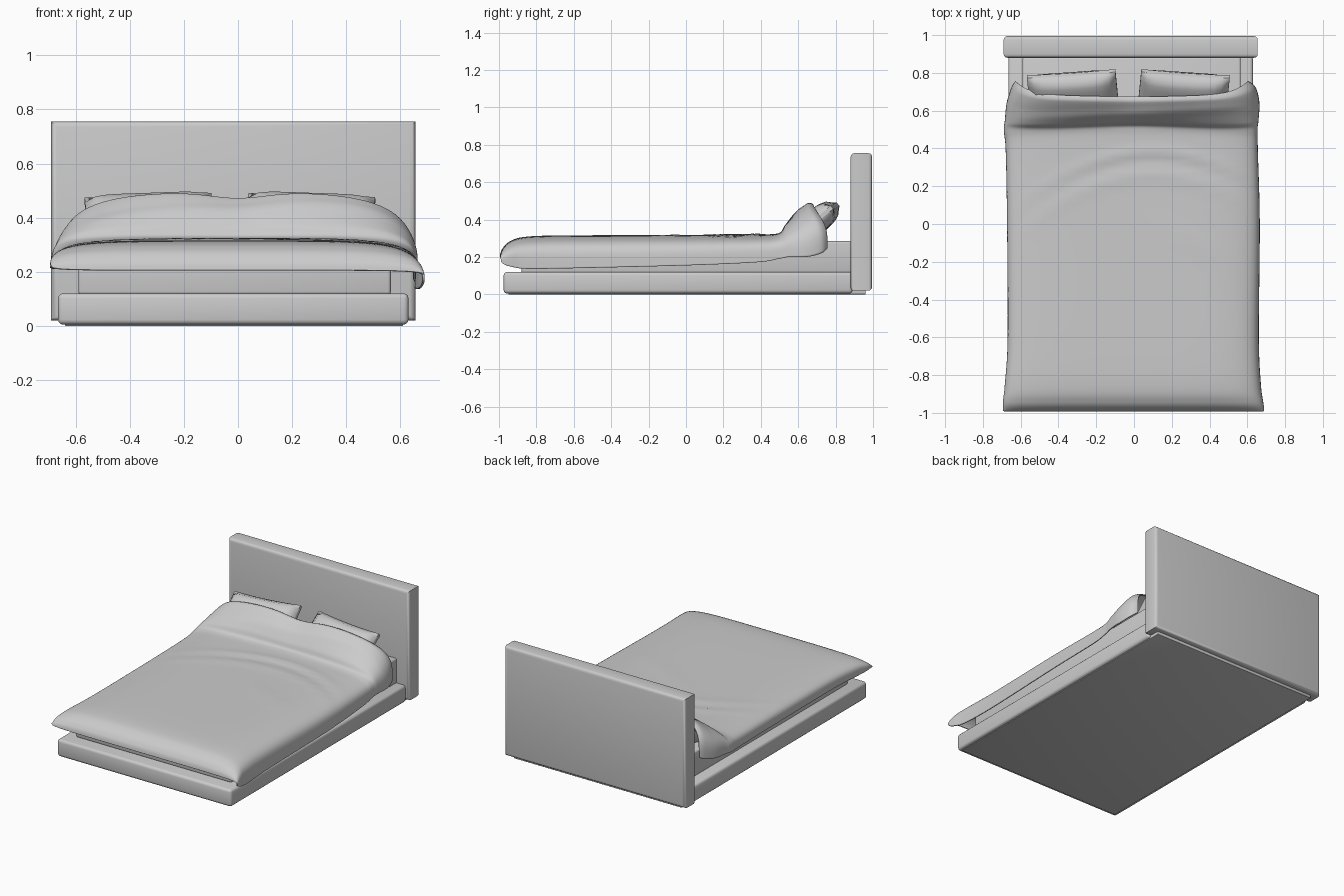
import bpy, bmesh, math
from mathutils import Matrix, Vector

if "Cube" in bpy.data.objects:
    bpy.data.objects.remove(bpy.data.objects["Cube"], do_unlink=True)

GREY = (0.6, 0.6, 0.6, 1)
mat = bpy.data.materials.new("soft grey")
mat.use_nodes = True
mat.diffuse_color = GREY
mat.node_tree.nodes["Principled BSDF"].inputs["Base Color"].default_value = GREY


def finish(bm, name, angle=40):
    bmesh.ops.recalc_face_normals(bm, faces=bm.faces)
    me = bpy.data.meshes.new(name)
    bm.to_mesh(me)
    bm.free()
    me.materials.append(mat)
    ob = bpy.data.objects.new(name, me)
    bpy.context.scene.collection.objects.link(ob)
    bpy.ops.object.select_all(action='DESELECT')
    ob.select_set(True)
    bpy.context.view_layer.objects.active = ob
    bpy.ops.object.shade_smooth_by_angle(angle=math.radians(angle))
    return ob


def box(name, lo, hi, bevel, skip_axis=None):
    """Rounded box; edges running along skip_axis stay sharp."""
    lo, hi = Vector(lo), Vector(hi)
    bm = bmesh.new()
    bmesh.ops.create_cube(bm, size=1, matrix=Matrix.Translation((lo + hi) / 2)
                          @ Matrix.Diagonal((*(hi - lo), 1)))
    edges = [e for e in bm.edges if skip_axis is None or
             abs(e.verts[0].co[skip_axis] - e.verts[1].co[skip_axis]) < 1e-4]
    bmesh.ops.bevel(bm, geom=edges, offset=bevel, segments=3, profile=0.5, affect='EDGES')
    return finish(bm, name)


# Frame and mattress
box("headboard", (-0.69, 0.88, 0.02), (0.655, 0.995, 0.755), 0.02, skip_axis=1)
box("bed_base", (-0.665, -0.975, 0.005), (0.63, 0.89, 0.12), 0.018)
box("base_underside", (-0.64, -0.95, 0), (0.61, 0.96, 0.03), 0.004)
box("mattress", (-0.59, -0.88, 0.115), (0.565, 0.885, 0.285), 0.012)


# Pillows: puffed cushions leaning on the head end
def pillow(name, side, cx):
    bm = bmesh.new()
    bmesh.ops.create_cube(bm, size=2)
    bmesh.ops.subdivide_edges(bm, edges=bm.edges[:], cuts=11, use_grid_fill=True)
    for v in bm.verts:
        u, w, h = v.co
        puff = math.sqrt((1 - u ** 4) * (1 - w ** 4))
        pinch = 1 - 0.05 * (1 - u * u) * abs(w)
        v.co = (u * 0.235, w * 0.17 * pinch, h * (0.012 + 0.055 * puff))
    bm.transform(Matrix.Translation((cx, 0.667, 0.365))
                 @ Matrix.Rotation(-side * math.radians(4), 4, 'Z')
                 @ Matrix.Rotation(side * math.radians(2), 4, 'Y')
                 @ Matrix.Rotation(math.radians(40), 4, 'X'))
    finish(bm, name, 60)


pillow("left_pillow", 1, 0.26)
pillow("right_pillow", -1, -0.32)

# Blanket sections: y, top, right hem, left hem, right x, left x, squareness
SECTIONS = [
    (-0.99, 0.205, 0.225, 0.18, -0.69, 0.685, 5),
    (-0.98, 0.24, 0.22, 0.165, -0.69, 0.685, 5),
    (-0.94, 0.28, 0.215, 0.15, -0.69, 0.68, 5),
    (-0.85, 0.305, 0.21, 0.137, -0.68, 0.668, 5),
    (-0.6, 0.312, 0.21, 0.14, -0.665, 0.657, 5),
    (0, 0.313, 0.21, 0.155, -0.668, 0.662, 5),
    (0.38, 0.316, 0.21, 0.172, -0.675, 0.652, 5),
    (0.49, 0.325, 0.215, 0.19, -0.685, 0.65, 5),
    (0.53, 0.375, 0.22, 0.2, -0.68, 0.655, 4),
    (0.6, 0.44, 0.225, 0.2, -0.67, 0.66, 3.5),
    (0.66, 0.488, 0.24, 0.22, -0.645, 0.64, 3.5),
    (0.685, 0.484, 0.26, 0.25, -0.625, 0.6, 3.5),
]


def section(t):
    """Smooth blend between neighbouring sections."""
    i = min(int(t), len(SECTIONS) - 2)
    f = t - i
    n = len(SECTIONS) - 1
    p = [SECTIONS[max(0, min(n, i + k))] for k in (-1, 0, 1, 2)]
    out = []
    for a, b, c, d in zip(*p):
        m0, m1 = (c - a) / 2, (d - b) / 2
        # limit tangents so uneven spacing does not overshoot
        lim = 2.5 * abs(c - b)
        m0, m1 = (max(-lim, min(lim, m)) for m in (m0, m1))
        out.append(b + m0 * f + (3 * (c - b) - 2 * m0 - m1) * f * f
                   + (2 * (b - c) + m0 + m1) * f ** 3)
    return out


def bump(x, c, w):
    return math.exp(-((x - c) / w) ** 2)


ROWS, COLS = 99, 72
bm = bmesh.new()
grid = []
for r in range(ROWS + 1):
    y, top, hem_r, hem_l, x_r, x_l, n = section(r / ROWS * (len(SECTIONS) - 1))
    raised = max(0, min(1, (y - 0.48) / 0.2))
    row = []
    for c in range(COLS + 1):
        a = math.pi * c / COLS
        ca, sa = -math.cos(a), math.sin(a)
        rad = (abs(ca) ** n + abs(sa) ** n) ** (-1 / n)
        px, pz = ca * rad, sa * rad
        x = (x_r + x_l) / 2 + px * (x_l - x_r) / 2
        k = (px + 1) / 2
        hem = hem_r + (hem_l - hem_r) * k
        z = hem + (top - hem) * pz
        # dip between the pillows, corners trailing toward the head
        z -= 0.022 * raised * bump(x, 0, 0.14)
        yy = y + raised * (0.07 * abs(px) ** 8 - 0.012 * bump(x, 0, 0.4))
        yy += 0.02 * bump(y, 0.5, 0.06) * bump(x, 0, 0.4)
        # soft creases on the top
        inner = max(0, 1 - abs(px) ** 4)
        arc = yy - 0.33 + 0.6 * (x - 0.1) ** 2
        z += 0.006 * inner * (bump(arc, 0.05, 0.03) - bump(arc, 0, 0.03) + bump(arc, -0.06, 0.03))
        z += 0.004 * inner * bump(yy + 0.45 * x, 0.05, 0.04) * bump(x, 0.3, 0.2)
        z += 0.012 * raised * inner * bump(yy, 0.585 + 0.05 * x, 0.025)
        row.append(bm.verts.new((x, yy, z)))
    grid.append(row)
for r in range(ROWS):
    for c in range(COLS):
        bm.faces.new((grid[r][c], grid[r][c + 1], grid[r + 1][c + 1], grid[r + 1][c]))
blanket = finish(bm, "blanket", 60)
thick = blanket.modifiers.new("thickness", 'SOLIDIFY')
thick.thickness = 0.008
thick.offset = 0
